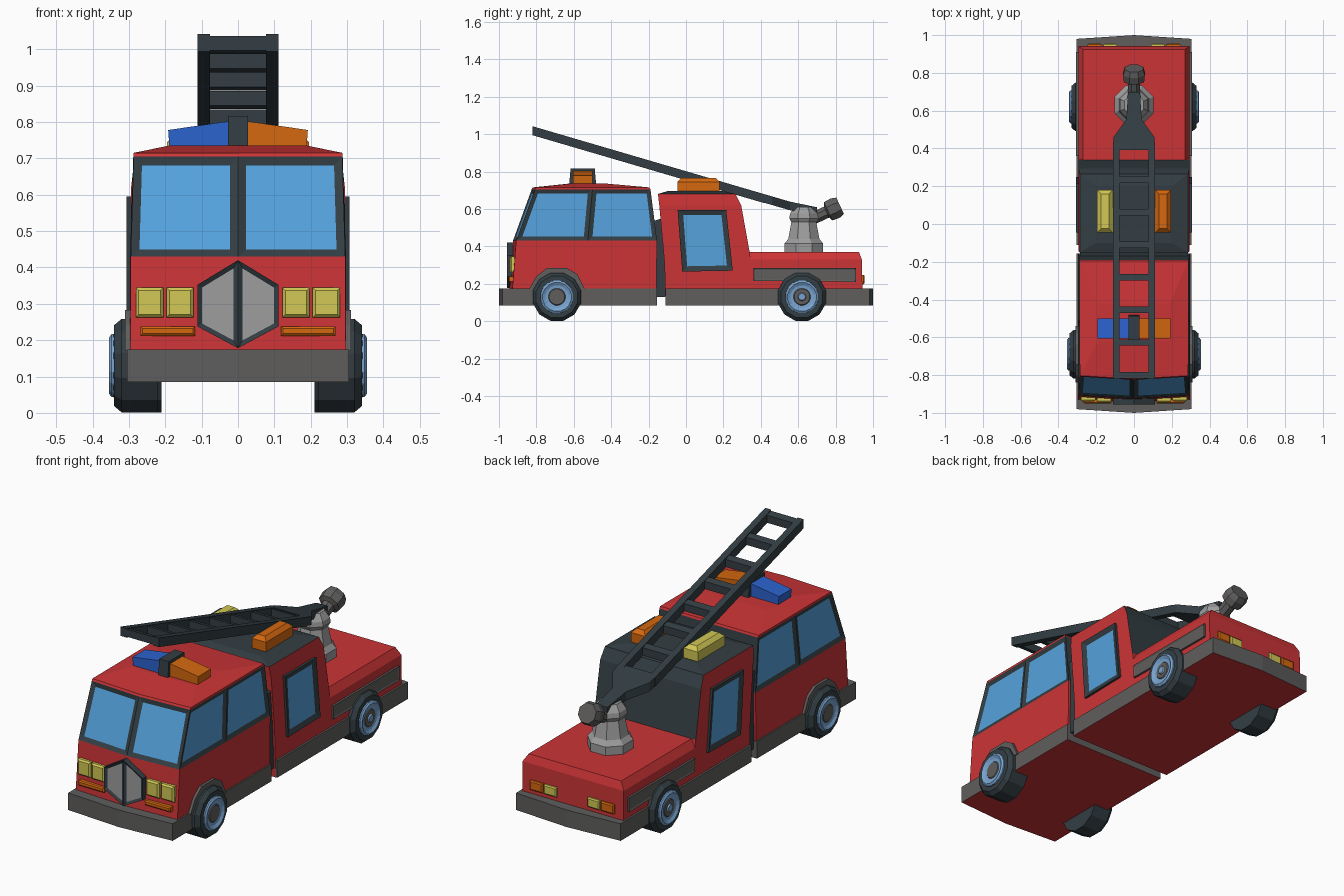
import bpy, bmesh, math
from mathutils import Vector

if "Cube" in bpy.data.objects:
    bpy.data.objects.remove(bpy.data.objects["Cube"])

def material(name, *rgb):
    m = bpy.data.materials.new(name)
    m.diffuse_color = (*rgb, 1)
    m.use_nodes = True
    m.node_tree.nodes["Principled BSDF"].inputs["Base Color"].default_value = m.diffuse_color
    return m

RED = material("red_paint", .60, .034, .037)
DARK = material("charcoal", .033, .048, .056)
GREY = material("bumper_grey", .115, .112, .11)
SILVER = material("light_grey", .34, .34, .34)
GLASS = material("window_blue", .09, .36, .72)
RIM = material("rim_blue", .19, .37, .63)
YELLOW = material("lamp_yellow", .645, .578, .09)
ORANGE = material("lamp_orange", .66, .138, .005)
BLUE = material("beacon_blue", .025, .125, .62)

def finish(bm, name, mats):
    bmesh.ops.recalc_face_normals(bm, faces=bm.faces)
    me = bpy.data.meshes.new(name)
    bm.to_mesh(me)
    bm.free()
    for m in mats:
        me.materials.append(m)
    ob = bpy.data.objects.new(name, me)
    bpy.context.collection.objects.link(ob)
    return ob

def prism(name, pts, lo, hi, axis, mat, inset=0, depth=0, mat2=None, warp=None):
    """Extrude a 2D outline from lo to hi (hi is the outer side), optionally inset the outer face."""
    place = {'x': lambda u, v, w: (w, u, v), 'y': lambda u, v, w: (u, w, v),
             'z': lambda u, v, w: (u, v, w)}[axis]
    bm = bmesh.new()
    rows = []
    for w in (lo, hi):
        row = [Vector(place(u, v, w)) for u, v in pts]
        rows.append([bm.verts.new(warp(p) if warp else p) for p in row])
    n = len(pts)
    for i in range(n):
        j = (i + 1) % n
        bm.faces.new((rows[0][i], rows[0][j], rows[1][j], rows[1][i]))
    bm.faces.new(rows[0])
    outer = bm.faces.new(rows[1])
    bmesh.ops.recalc_face_normals(bm, faces=bm.faces)
    if inset:
        bmesh.ops.inset_individual(bm, faces=[outer], thickness=inset, depth=depth, use_even_offset=True)
        outer.material_index = 1 if mat2 else 0
    return finish(bm, name, [mat, mat2] if mat2 else [mat])

def rect(x0, x1, y0, y1):
    return [(x0, y0), (x1, y0), (x1, y1), (x0, y1)]

def loft(name, rings, mats, rule, panes=0):
    """Stack mirrored half outlines (z, [(x, y)...]); rule picks the colour of each face."""
    bm = bmesh.new()
    rows = []
    for z, half in rings:
        full = half + [(-x, y) for x, y in reversed(half) if x > 0]
        rows.append([bm.verts.new((x, y, z)) for x, y in full])
    for a, b in zip(rows, rows[1:]):
        for i in range(len(a)):
            j = (i + 1) % len(a)
            bm.faces.new((a[i], a[j], b[j], b[i]))
    bm.faces.new(rows[0])
    bm.faces.new(rows[-1])
    bmesh.ops.recalc_face_normals(bm, faces=bm.faces)
    for f in bm.faces:
        f.material_index = rule(f.normal, f.calc_center_median())
    if panes:
        glass = [f for f in bm.faces if f.material_index == 1 and f.normal.y < .1]
        bmesh.ops.inset_individual(bm, faces=glass, thickness=panes, depth=-.008, use_even_offset=True)
        for f in glass:
            f.material_index = 2
    return finish(bm, name, mats)

def lathe(name, prof, origin, direction, sides, mats, ids=None):
    """Revolve (radius, distance) points round a direction."""
    d = Vector(direction).normalized()
    q = d.to_track_quat('Z', 'Y')
    bm = bmesh.new()
    rows = []
    for r, t in prof:
        row = []
        for k in range(sides):
            a = 2 * math.pi * (k + .5) / sides
            row.append(bm.verts.new(Vector(origin) + q @ Vector((r * math.cos(a), r * math.sin(a), t))))
        rows.append(row)
    for s, (a, b) in enumerate(zip(rows, rows[1:])):
        for i in range(sides):
            j = (i + 1) % sides
            bm.faces.new((a[i], a[j], b[j], b[i])).material_index = ids[s] if ids else 0
    bm.faces.new(rows[0]).material_index = ids[0] if ids else 0
    bm.faces.new(rows[-1]).material_index = ids[-1] if ids else 0
    return finish(bm, name, mats)

# Cab: red lower body, dark window band with inset panes, crowned red roof
loft("cab", [
    (.085, [(0, -.95), (.297, -.935), (.298, -.525), (.298, -.16)]),
    (.43, [(0, -.925), (.295, -.908), (.297, -.525), (.297, -.155)]),
    (.705, [(0, -.825), (.287, -.808), (.288, -.5), (.288, -.19)]),
    (.715, [(0, -.82), (.287, -.803), (.288, -.5), (.288, -.195)]),
    (.735, [(0, -.63), (.19, -.62), (.19, -.52), (.19, -.42)])],
    [RED, DARK, GLASS], lambda n, c: 1 if .5 < c.z < .7 else 0, panes=.023)
prism("cab_connector", [(-.165, .13), (-.112, .13), (-.112, .4), (-.13, .55), (-.19, .53), (-.165, .43)],
      -.285, .285, 'x', DARK)

# Rear body: deck with chamfered edges and raised crew compartment with dark cover
loft("rear_deck", [
    (.085, [(.295, -.11), (.295, .945)]),
    (.33, [(.295, -.115), (.295, .94)]),
    (.37, [(.27, -.12), (.27, .925)])], [RED], lambda n, c: 0)
loft("crew_compartment", [
    (.31, [(.295, -.115), (.295, .35)]),
    (.37, [(.295, -.12), (.295, .34)]),
    (.62, [(.294, -.143), (.294, .295)]),
    (.68, [(.287, -.15), (.287, .265)]),
    (.695, [(.2, -.1), (.2, .2)])], [RED, DARK],
    lambda n, c: 1 if n.z > .6 or n.y > .5 and c.z > .38 else 0)

# Skirts and bumpers, red underneath
for name, y0, y1, y2 in (("front_bumper_skirt", -.155, -.98, -1), ("rear_bumper_skirt", -.11, .98, 1)):
    loft(name, [(.085, [(0, y2), (.305, y1), (.305, y0)]), (.175, [(0, y2), (.305, y1), (.305, y0)])],
         [GREY, RED], lambda n, c: 1 if n.z < -.5 else 0)

for s, side in ((1, "right"), (-1, "left")):
    # Crew window, side panel and front wheel arch
    prism(f"crew_window_{side}", [(-.045, .595), (.215, .595), (.25, .27), (-.02, .265)],
          s * .27, s * .307, 'x', DARK, .028, -.009, GLASS)
    prism(f"side_panel_{side}", [(.36, .215), (.36, .285), (.91, .285), (.91, .21)],
          s * .27, s * .306, 'x', GREY, .008, -.004)
    prism(f"wheel_arch_{side}", [(-.84, .17), (-.8, .24), (-.745, .283), (-.635, .283), (-.58, .25), (-.54, .17)],
          s * .27, s * .311, 'x', GREY)
    # Wheels with dished rims
    for end, y, off in (("front", -.69, 0), ("rear", .62, -.01)):
        lathe(f"{end}_tyre_{side}", [(.133, .22 + off), (.133, .32 + off), (.115, .341 + off), (.08, .342 + off)],
              (0, y, .13), (s, 0, 0), 12, [DARK])
        prof = [(.09, .33), (.088, .348), (.078, .355), (.062, .346), (.046, .344), (.042, .348)]
        ids = [0, 0, 0, 0, 1]
        if end == "rear":
            prof += [(.022, .348), (.018, .355)]
            ids += [1, 0]
        lathe(f"{end}_rim_{side}", [(r, t + off) for r, t in prof], (0, y, .13), (s, 0, 0), 16, [RIM, GREY], ids)
    # Lamps on the front and back, grille halves
    m = lambda pts: [(s * x, z) for x, z in pts]
    for k, (a, b) in enumerate(((.122, .197), (.205, .281))):
        prism(f"headlight_{k + 1}_{side}", m(rect(a, b, .262, .345)), -.89, -.936 + k * .004, 'y', YELLOW, .008, .008)
    prism(f"front_indicator_{side}", m(rect(.118, .268, .212, .238)), -.89, -.945, 'y', ORANGE, .006, .005)
    prism(f"tail_light_{side}", m(rect(.09, .162, .197, .247)), .92, .95, 'y', YELLOW, .006, .005)
    prism(f"tail_indicator_{side}", m(rect(.17, .245, .197, .247)), .92, .95, 'y', ORANGE, .006, .005)
    prism(f"grille_{side}", m([(0, .42), (.112, .352), (.112, .238), (0, .178)]), -.89, -.956, 'y',
          DARK, .013, -.008, SILVER)
    # Beacons on the cab roof and lamps on the compartment roof
    prism(f"beacon_{side}", m([(.02, .725), (.188, .722), (.192, .778), (.02, .803)]), -.5, -.605, 'y',
          ORANGE if s > 0 else BLUE)
    prism(f"roof_lamp_{side}", [(s * x, y) for x, y in rect(.112, .195, -.045, .18)], .675, .745, 'z',
          ORANGE if s > 0 else YELLOW, .02, .02)
prism("beacon_clamp", [(-.625, .725), (-.48, .725), (-.488, .817), (-.617, .817)], -.028, .028, 'x', DARK)

# Water turret with nozzle
lathe("turret", [(.112, .365), (.112, .415), (.09, .44), (.072, .53), (.084, .55), (.08, .575), (.055, .61)],
      (0, .63, 0), (0, 0, 1), 8, [SILVER])
lathe("nozzle", [(.035, 0), (.035, .09), (.058, .1), (.062, .14), (.052, .17)],
      (0, .67, .545), (0, .9, .42), 8, [GREY])

# Ladder sloping up towards the front: rails, rungs and tapered neck
def slope(p):
    return Vector((p.x, p.y, p.z + 1.018 - .293 * (p.y + .82)))

for s, side in ((1, "right"), (-1, "left")):
    prism(f"ladder_rail_{side}", [(s * x, y) for x, y in rect(.077, .112, -.82, .42)], -.024, .024, 'z', DARK, warp=slope)
for k in range(8):
    y = -.8 + k * .1725
    prism(f"ladder_rung_{k + 1}", rect(-.085, .085, y - .017, y + .017), -.02, .02, 'z', DARK, warp=slope)
prism("ladder_neck", [(-.112, .41), (.112, .41), (.108, .46), (.04, .555), (.032, .7), (-.032, .7), (-.04, .555), (-.108, .46)],
      -.022, .024, 'z', DARK, warp=lambda p: slope(p) if p.y < .6 else Vector((p.x, p.y, p.z + .585)))
